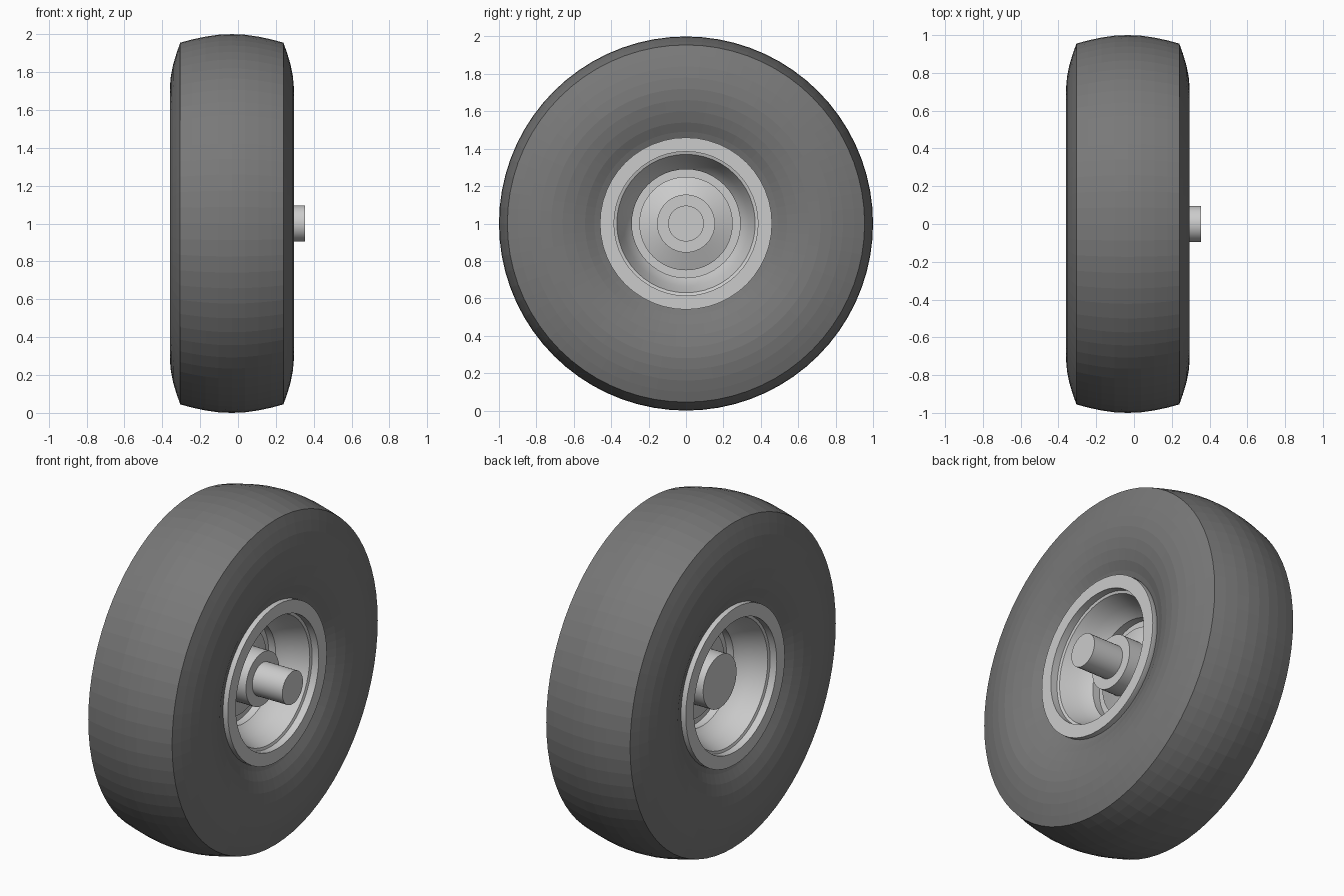
import bpy, bmesh, math

if "Cube" in bpy.data.objects:
    bpy.data.objects.remove(bpy.data.objects["Cube"])

CENTRE_Z = 1.0
MID = -0.0325          # mid plane of the tyre along the axle


def lathe(name, profile, segs, closed=False, colour=None):
    """Revolve (x, radius) points about the axle line (x axis at z = 1)."""
    bm = bmesh.new()
    rings = []
    for x, r in profile:
        if r == 0:
            rings.append([bm.verts.new((x, 0, 0))])
        else:
            rings.append([bm.verts.new((x, r * math.sin(2 * math.pi * i / segs),
                                        r * math.cos(2 * math.pi * i / segs)))
                          for i in range(segs)])
    pairs = list(zip(rings, rings[1:]))
    if closed:
        pairs.append((rings[-1], rings[0]))
    for a, b in pairs:
        for i in range(segs):
            j = (i + 1) % segs
            if len(a) == 1:
                bm.faces.new((a[0], b[j], b[i]))
            elif len(b) == 1:
                bm.faces.new((a[i], a[j], b[0]))
            else:
                bm.faces.new((a[i], a[j], b[j], b[i]))
    bmesh.ops.recalc_face_normals(bm, faces=bm.faces)
    me = bpy.data.meshes.new(name)
    bm.to_mesh(me)
    bm.free()
    ob = bpy.data.objects.new(name, me)
    ob.location.z = CENTRE_Z
    bpy.context.collection.objects.link(ob)
    bpy.ops.object.select_all(action='DESELECT')
    ob.select_set(True)
    bpy.context.view_layer.objects.active = ob
    bpy.ops.object.shade_smooth_by_angle(angle=math.radians(30)) if colour is None else None
    if colour:
        mat = bpy.data.materials.new(name + "_rubber")
        mat.diffuse_color = (*colour, 1)
        mat.use_nodes = True
        mat.node_tree.nodes["Principled BSDF"].inputs["Base Color"].default_value = mat.diffuse_color
        me.materials.append(mat)
    return ob


def both_sides(half):
    """Half profile given as (offset from mid plane, r), mirrored across it."""
    return ([(MID + x, r) for x, r in half] +
            [(MID - x, r) for x, r in reversed(half) if x > 0])


# tyre: crown, shoulder and sidewall dipping in towards the rim
tyre_half = [(0, 1.0), (0.07, 0.997), (0.14, 0.987), (0.21, 0.972), (0.2725, 0.955),
             (0.292, 0.90), (0.31, 0.84), (0.322, 0.78), (0.3275, 0.72), (0.323, 0.66),
             (0.311, 0.60), (0.292, 0.54), (0.268, 0.49), (0.25, 0.44)]
tyre = both_sides(tyre_half[::-1])
lathe("tyre", tyre, 72, closed=True, colour=(0.19, 0.19, 0.19))

# rim: outer lips with a stepped bowl on both sides of a central web
rim_half = [(0.22, 0.44), (0.255, 0.46), (0.288, 0.46), (0.288, 0.385), (0.245, 0.385),
            (0.24, 0.37), (0.20, 0.355), (0.15, 0.335), (0.10, 0.31), (0.075, 0.29),
            (0.03, 0.29), (0.03, 0.25)]
right = [(MID + x, r) for x, r in rim_half]
left = [(MID - x, r) for x, r in reversed(rim_half)]
lathe("rim", right + left, 48, closed=True)

# hub: cone rising from the web to a cylinder on each side
lathe("hub", [(-0.22, 0), (-0.22, 0.155), (-0.11, 0.155), (-0.075, 0.25),
              (0.01, 0.25), (0.05, 0.155), (0.16, 0.155), (0.16, 0)], 48)

# axle stub
lathe("axle", [(0.10, 0), (0.10, 0.096), (0.355, 0.096), (0.355, 0)], 32)
